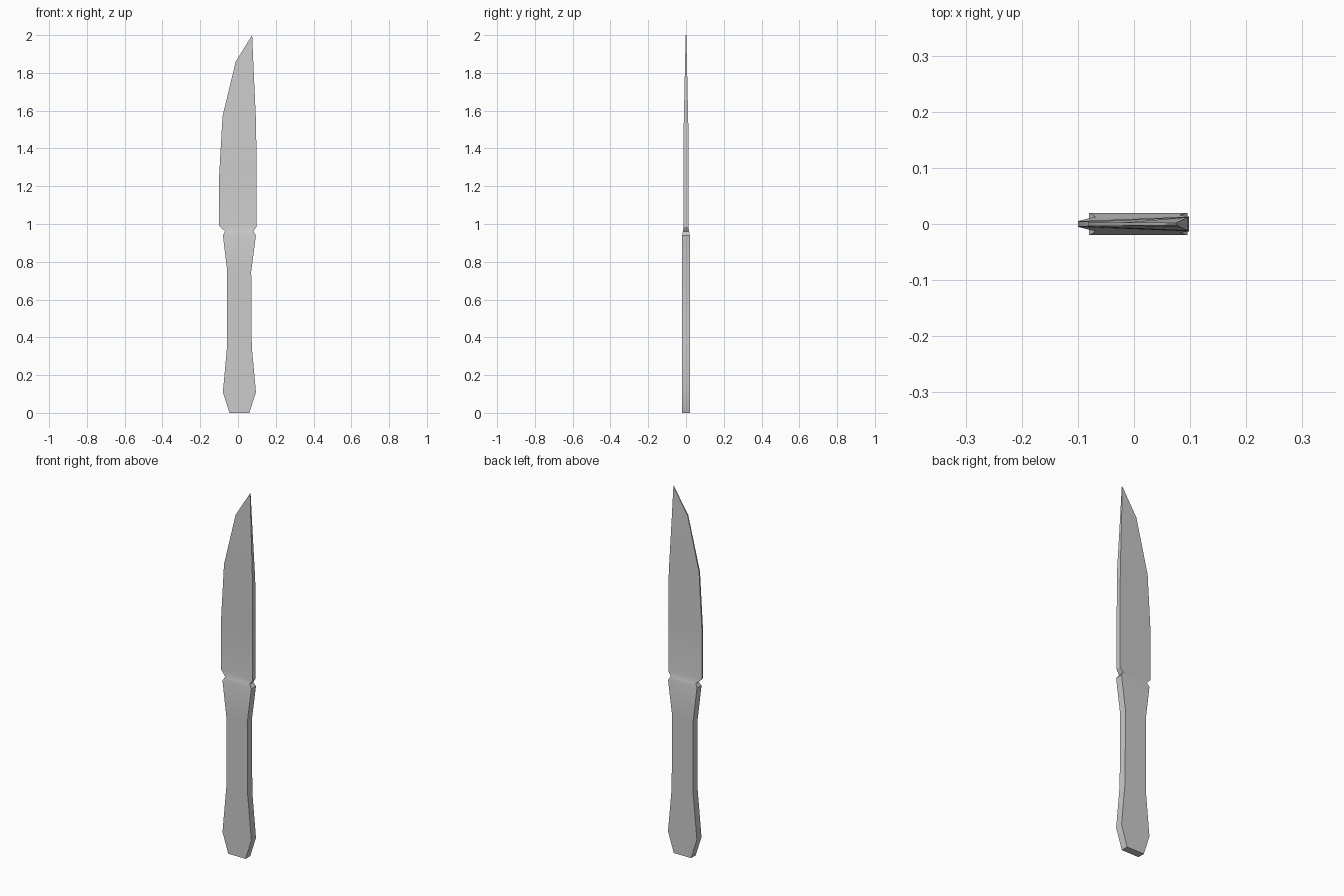
import bpy, bmesh, math

# Cross-sections from butt to tip:
# (left x, left z, left half-thickness, right x, right z, right half-thickness)
SECTIONS = [
    (-0.045, 0.00, 0.020, 0.060, 0.00, 0.020),   # handle butt
    (-0.080, 0.11, 0.020, 0.095, 0.11, 0.020),
    (-0.057, 0.36, 0.020, 0.073, 0.35, 0.020),
    (-0.057, 0.75, 0.020, 0.070, 0.75, 0.020),
    (-0.080, 0.94, 0.020, 0.095, 0.94, 0.020),   # handle top
    (-0.068, 0.96, 0.013, 0.081, 0.96, 0.016),   # notch
    (-0.100, 0.99, 0.005, 0.098, 0.985, 0.013),  # blade heel
    (-0.100, 1.25, 0.005, 0.098, 1.25, 0.013),
    (-0.082, 1.57, 0.004, 0.096, 1.53, 0.012),
    (-0.012, 1.86, 0.003, 0.083, 1.81, 0.006),
    (0.075, 2.00, 0.002, 0.075, 2.00, 0.002),    # tip
]

# Knife: one continuous skin through the sections
bm = bmesh.new()
rings = []
for xl, zl, tl, xr, zr, tr in SECTIONS:
    corners = [(xl, -tl, zl), (xr, -tr, zr), (xr, tr, zr), (xl, tl, zl)]
    rings.append([bm.verts.new(c) for c in corners])
for a, b in zip(rings, rings[1:]):
    for i in range(4):
        j = (i + 1) % 4
        bm.faces.new((a[i], a[j], b[j], b[i]))
bm.faces.new(rings[0][::-1])
bmesh.ops.remove_doubles(bm, verts=bm.verts, dist=0.0005)
bmesh.ops.recalc_face_normals(bm, faces=bm.faces)

mesh = bpy.data.meshes.new("knife")
bm.to_mesh(mesh)
bm.free()
knife = bpy.data.objects.new("knife", mesh)
bpy.context.collection.objects.link(knife)

# Soft shading across the broad faces, crisp along the rim
bpy.context.view_layer.objects.active = knife
knife.select_set(True)
bpy.ops.object.shade_smooth_by_angle(angle=math.radians(30))
